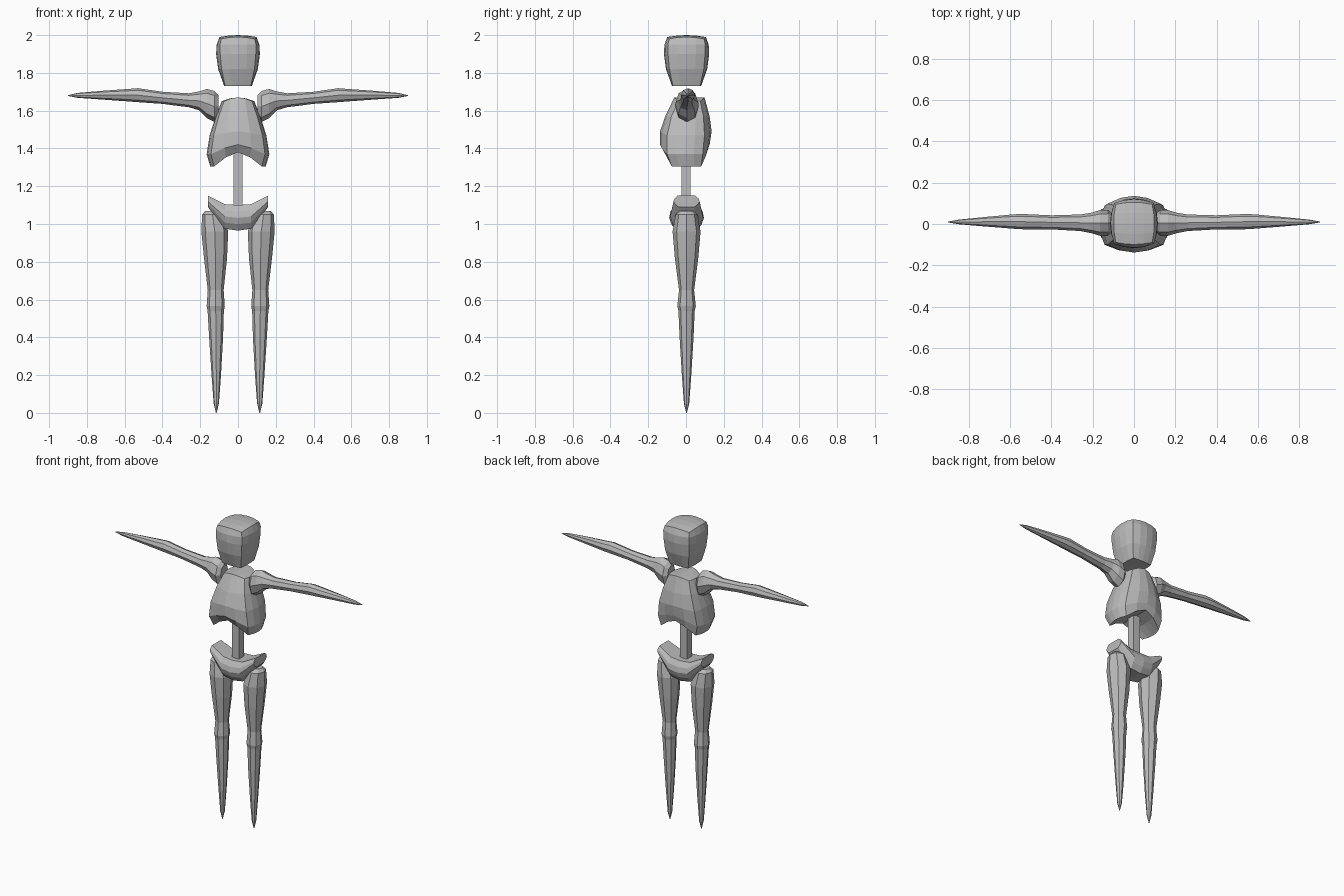
import bpy, bmesh, math
from mathutils import Vector

cube = bpy.data.objects.get("Cube")
if cube:
    bpy.data.objects.remove(cube, do_unlink=True)

grey = bpy.data.materials.new("plain grey")
grey.use_nodes = True
COLOUR = (0.5, 0.5, 0.5, 1)
grey.diffuse_color = COLOUR
grey.node_tree.nodes["Principled BSDF"].inputs["Base Color"].default_value = COLOUR


def finish(name, bm):
    bmesh.ops.recalc_face_normals(bm, faces=bm.faces)
    mesh = bpy.data.meshes.new(name)
    bm.to_mesh(mesh)
    bm.free()
    mesh.materials.append(grey)
    obj = bpy.data.objects.new(name, mesh)
    bpy.context.collection.objects.link(obj)
    return obj


def shaped_box(name, place):
    """A box cut into a 4 x 4 x 4 grid, each point moved by place(u, v, w)."""
    bm = bmesh.new()
    bmesh.ops.create_cube(bm, size=2)
    bmesh.ops.subdivide_edges(bm, edges=bm.edges[:], cuts=3, use_grid_fill=True)
    for vert in bm.verts:
        vert.co = place(*vert.co)
    return finish(name, bm)


def level(w):
    return round((w + 1) * 2)


def limb(name, rings, along_x, side, sides=8):
    """Loft of ovals: (station, centre a, centre b, radius a, radius b)."""
    bm = bmesh.new()
    loops = []
    for s, ca, cb, ra, rb in rings:
        loop = []
        for i in range(sides):
            t = math.tau * i / sides
            a, b = ca + ra * math.cos(t), cb + rb * math.sin(t)
            co = (side * s, a, b) if along_x else (side * a, b, s)
            loop.append(bm.verts.new(co))
        loops.append(loop)
    for low, high in zip(loops, loops[1:]):
        for i in range(sides):
            j = (i + 1) % sides
            bm.faces.new((low[i], low[j], high[j], high[i]))
    bm.faces.new(loops[0])
    bm.faces.new(loops[-1])
    return finish(name, bm)


# Head: bulging box tapering to the chin (height, corner half width, bulge)
HEAD = [(1.73, 0.068, 0.005), (1.82, 0.087, 0.018), (1.90, 0.094, 0.022),
        (1.95, 0.095, 0.018), (1.98, 0.088, 0.010)]


def head_point(u, v, w):
    z, half, bulge = HEAD[level(w)]
    x = u * (half + bulge * (1 - v * v))
    y = 0.003 + v * (half + 0.004 + bulge * (1 - u * u))
    if w > 0.9:
        z += 0.02 * (1 - u * u * 0.5 - v * v * 0.5)
    return Vector((x, y, z))


shaped_box("head", head_point)

# Rib cage: (height, half width, front, back), with an arched lower edge
RIBS = [(1.305, 0.147, -0.105, 0.110), (1.37, 0.166, -0.137, 0.125),
        (1.47, 0.150, -0.138, 0.136), (1.57, 0.118, -0.110, 0.125),
        (1.65, 0.086, -0.062, 0.098)]
ARCH = [0.075, 0.05, 0.02, 0, 0]


def rib_point(u, v, w):
    i = level(w)
    z, half, front, back = RIBS[i]
    x = u * half * (1 - 0.14 * v * v)
    mid, depth = (front + back) / 2, (back - front) / 2
    y = mid + v * depth * (1 - 0.28 * u * u)
    z += ARCH[i] * (1 - abs(u) ** 1.5)
    if w > 0.9:
        z += 0.02 * (1 - u * u)
    return Vector((x, y, z))


shaped_box("rib_cage", rib_point)

# Pelvis: cradle with raised hip wings (x, bottom, top) outwards
HIPS = [(0, 0.965, 1.10), (0.07, 0.975, 1.105), (0.16, 1.09, 1.15)]
HIP_DEPTH = [0.055, 0.08, 0.092, 0.085, 0.062]


def hip_point(u, v, w):
    x, low, high = HIPS[round(abs(u) * 2)]
    z = low + (high - low) * (w + 1) / 2
    y = 0.003 + v * HIP_DEPTH[level(w)] * (1 - 0.25 * u * u)
    return Vector((math.copysign(x, u), y, z))


shaped_box("pelvis", hip_point)

# Spine: square rod
bm = bmesh.new()
bmesh.ops.create_cube(bm, size=1)
for vert in bm.verts:
    vert.co = (vert.co.x * 0.05, vert.co.y * 0.05, 1.235 + vert.co.z * 0.31)
finish("spine", bm)

# Legs: hip to pointed foot
LEG = [(1.07, 0.140, 0.003, 0.032, 0.035), (1.05, 0.135, 0.003, 0.055, 0.058),
       (0.96, 0.123, 0.003, 0.071, 0.074), (0.82, 0.119, 0.003, 0.061, 0.062),
       (0.65, 0.118, 0.003, 0.042, 0.040), (0.565, 0.118, 0.003, 0.048, 0.049),
       (0.54, 0.118, 0.003, 0.043, 0.043), (0.40, 0.116, 0.003, 0.037, 0.037),
       (0.20, 0.115, 0.003, 0.025, 0.025), (0.05, 0.115, 0.003, 0.014, 0.014),
       (0.00, 0.115, 0.003, 0.002, 0.002)]

# Arms: deep shoulder to pointed hand
ARM = [(0.103, 0.005, 1.625, 0.040, 0.055), (0.125, 0.005, 1.622, 0.062, 0.082),
       (0.165, 0.005, 1.638, 0.062, 0.077), (0.205, 0.005, 1.652, 0.050, 0.050),
       (0.26, 0.006, 1.655, 0.040, 0.037), (0.40, 0.008, 1.668, 0.034, 0.032),
       (0.53, 0.011, 1.682, 0.037, 0.037), (0.58, 0.012, 1.682, 0.035, 0.033),
       (0.72, 0.011, 1.682, 0.023, 0.023), (0.85, 0.010, 1.681, 0.011, 0.013),
       (0.90, 0.010, 1.680, 0.002, 0.002)]

for label, side in (("left", 1), ("right", -1)):
    limb(label + "_leg", LEG, False, side)
    limb(label + "_arm", ARM, True, side)
